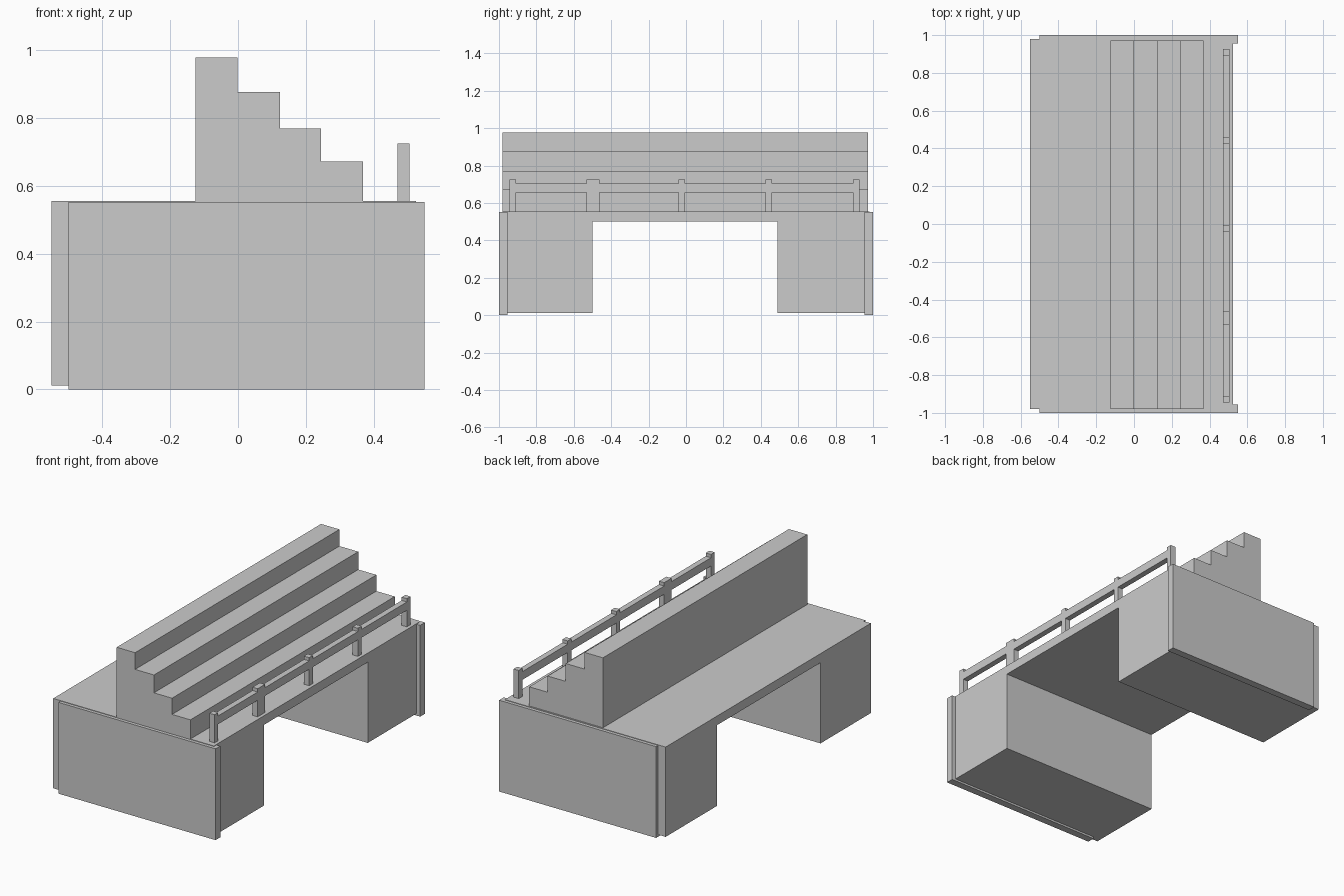
import bpy

if "Cube" in bpy.data.objects:
    bpy.data.objects.remove(bpy.data.objects["Cube"])


def extrude_profile(name, points, start, end, axis):
    """Extrude a closed 2D profile along 'x' (points are y,z) or 'y' (points are x,z)."""
    def place(p, t):
        return (t, p[0], p[1]) if axis == 'x' else (p[0], t, p[1])
    n = len(points)
    verts = [place(p, start) for p in points] + [place(p, end) for p in points]
    faces = [tuple(range(n)), tuple(range(2 * n - 1, n - 1, -1))]
    faces += [(i, i + n, (i + 1) % n + n, (i + 1) % n) for i in range(n)]
    if axis == 'x':  # keep normals pointing outwards
        faces = [f[::-1] for f in faces]
    mesh = bpy.data.meshes.new(name)
    mesh.from_pydata(verts, [], faces)
    obj = bpy.data.objects.new(name, mesh)
    bpy.context.collection.objects.link(obj)
    return obj


def box(name, x, y, z):
    profile = [(x[0], z[0]), (x[1], z[0]), (x[1], z[1]), (x[0], z[1])]
    return extrude_profile(name, profile, y[0], y[1], 'y')


# Bridge-shaped body with a passage through the middle
deck_z = 0.555
extrude_profile("bridge_body", [
    (-0.98, 0.012), (-0.5, 0.012), (-0.5, 0.5), (0.49, 0.5),
    (0.49, 0.012), (0.98, 0.012), (0.98, deck_z), (-0.98, deck_z),
], -0.55, 0.525, 'x')

# End wall panels
for label, y in (("front", (-1.0, -0.955)), ("back", (0.955, 1.0))):
    box(f"{label}_end_panel", (-0.5, 0.55), y, (0.0, 0.552))

# Stepped seating, highest at the back
step_x = [-0.125, -0.002, 0.124, 0.245, 0.368]
step_z = [0.978, 0.877, 0.769, 0.671]
profile = [(step_x[0], deck_z - 0.005), (step_x[-1], deck_z - 0.005)]
for i in reversed(range(4)):
    profile += [(step_x[i + 1], step_z[i]), (step_x[i], step_z[i])]
extrude_profile("seating_steps", profile, -0.98, 0.972, 'y')

# Railing: posts joined by a single bar, with a doubled post at one joint
rail_x = (0.47, 0.505)
post_w = 0.035
post_y = [-0.945, -0.533, -0.498, -0.041, 0.424, 0.892]
for i, y in enumerate(post_y):
    box(f"railing_post_{i + 1}", rail_x, (y, y + post_w), (deck_z - 0.005, 0.725))
for i, (a, b) in enumerate(zip(post_y, post_y[1:])):
    if b - a > 2 * post_w:
        box(f"railing_bar_{i + 1}", rail_x, (a + post_w, b), (0.655, 0.705))
